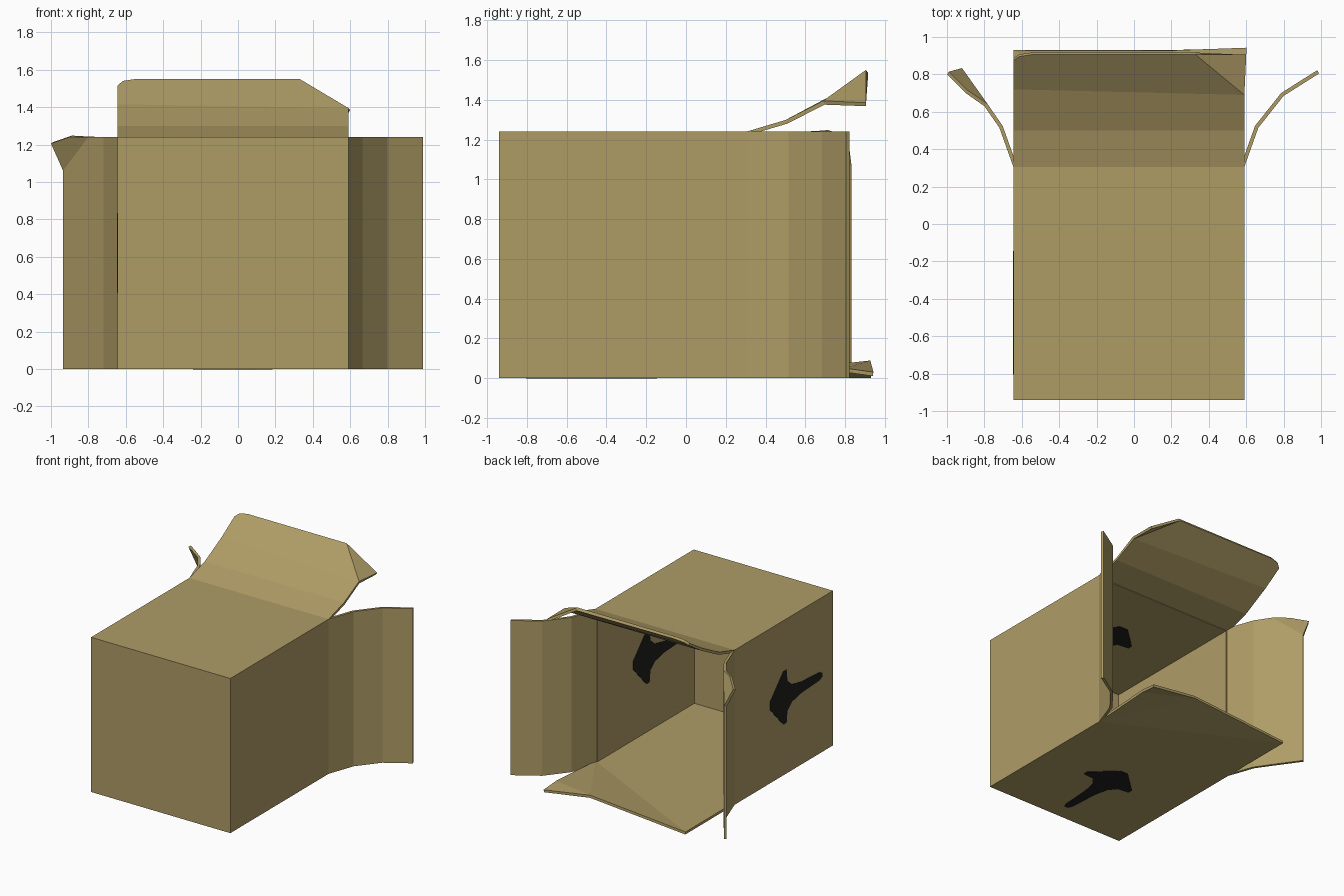
import bpy
import bmesh

if "Cube" in bpy.data.objects:
    bpy.data.objects.remove(bpy.data.objects["Cube"])


def material(name, rgb):
    m = bpy.data.materials.new(name)
    m.diffuse_color = (*rgb, 1)
    m.use_nodes = True
    m.node_tree.nodes["Principled BSDF"].inputs["Base Color"].default_value = m.diffuse_color
    return m


CARD = material("cardboard_tan", (0.43, 0.335, 0.134))
INK = material("dark_ink", (0.013, 0.0145, 0.012))
X0, X1 = -0.645, 0.59          # box sides
Y0, HINGE = -0.94, 0.305       # closed end and flap hinge
H, T = 1.24, 0.02              # height and board thickness


def sheet(name, verts, faces, mat=CARD, thick=T, offset=-1):
    """Thin board: faces wind outward, thickness goes inward."""
    me = bpy.data.meshes.new(name)
    me.from_pydata(verts, [], faces)
    me.materials.append(mat)
    ob = bpy.data.objects.new(name, me)
    bpy.context.collection.objects.link(ob)
    s = ob.modifiers.new("thickness", "SOLIDIFY")
    s.thickness = thick
    s.offset = offset
    s.use_even_offset = True
    return ob


# Box body, open at the back
ring = [(X0, Y0), (X1, Y0), (X1, HINGE), (X0, HINGE)]
sheet("box_body",
      [(x, y, z) for z in (0, H) for x, y in ring],
      [(0, 3, 2, 1), (4, 5, 6, 7), (0, 1, 5, 4), (1, 2, 6, 5), (3, 0, 4, 7)])

# Right flap, curving outward
path = [(X1, HINGE), (0.665, 0.515), (0.80, 0.685), (0.99, 0.805)]
sheet("right_flap",
      [(x, y, z) for x, y in path for z in (0, H)],
      [(2 * i, 2 * i + 2, 2 * i + 3, 2 * i + 1) for i in range(3)])

# Left flap with its upper corner folded outward
path = [(X0, HINGE), (-0.72, 0.515), (-0.80, 0.63)]
sheet("left_flap",
      [(x, y, z) for x, y in path for z in (0, H)]
      + [(-0.935, 0.82, 0), (-0.935, 0.82, 1.06), (-1.0, 0.80, 1.205), (-0.90, 0.70, H)],
      [(0, 1, 3, 2), (2, 3, 5, 4), (4, 5, 7, 6), (5, 9, 8, 7)])

# Top flap, raised, with one corner bent down
sheet("top_flap",
      [(X0, HINGE, H), (X1, HINGE, H),
       (X0, 0.50, 1.298), (X1, 0.50, 1.298),
       (X0, 0.72, 1.415), (X1, 0.69, 1.395),
       (0.60, 0.905, 1.385), (0.33, 0.905, 1.55),
       (-0.55, 0.905, 1.55), (-0.615, 0.895, 1.54), (X0, 0.875, 1.515)],
      [(0, 1, 3, 2), (2, 3, 5, 4), (4, 5, 7, 8, 9, 10), (5, 6, 7)])

# Bottom flap, lying flat with a slight kink at one corner
sheet("bottom_flap",
      [(X0, HINGE, 0), (X1, HINGE, 0), (X0, 0.93, 0),
       (0.20, 0.93, 0.068), (0.60, 0.94, 0.01), (X1, 0.80, 0.03)],
      [(0, 2, 1), (2, 3, 1), (1, 3, 5), (5, 3, 4)])

# Printed arrows pointing to the open end
half = [(-0.145, 0.035), (-0.31, 0.213), (-0.35, 0.213), (-0.36, 0.12), (-0.42, 0.07),
        (-0.54, 0.045), (-0.77, 0.032), (-0.805, 0.015)]
arrow = half + [(y, -w) for y, w in reversed(half)]
face = [tuple(range(len(arrow)))]
MID = (X0 + X1) / 2
for name, x in (("left_arrow", X0), ("right_inner_arrow", X1 - T)):
    sheet(name, [(x, y, H / 2 + w) for y, w in arrow], face, INK, 0.006, 0)
for name, z in (("bottom_arrow", 0.0), ("top_inner_arrow", H - T)):
    sheet(name, [(MID + w, y, z) for y, w in arrow], face, INK, 0.006, 0)
